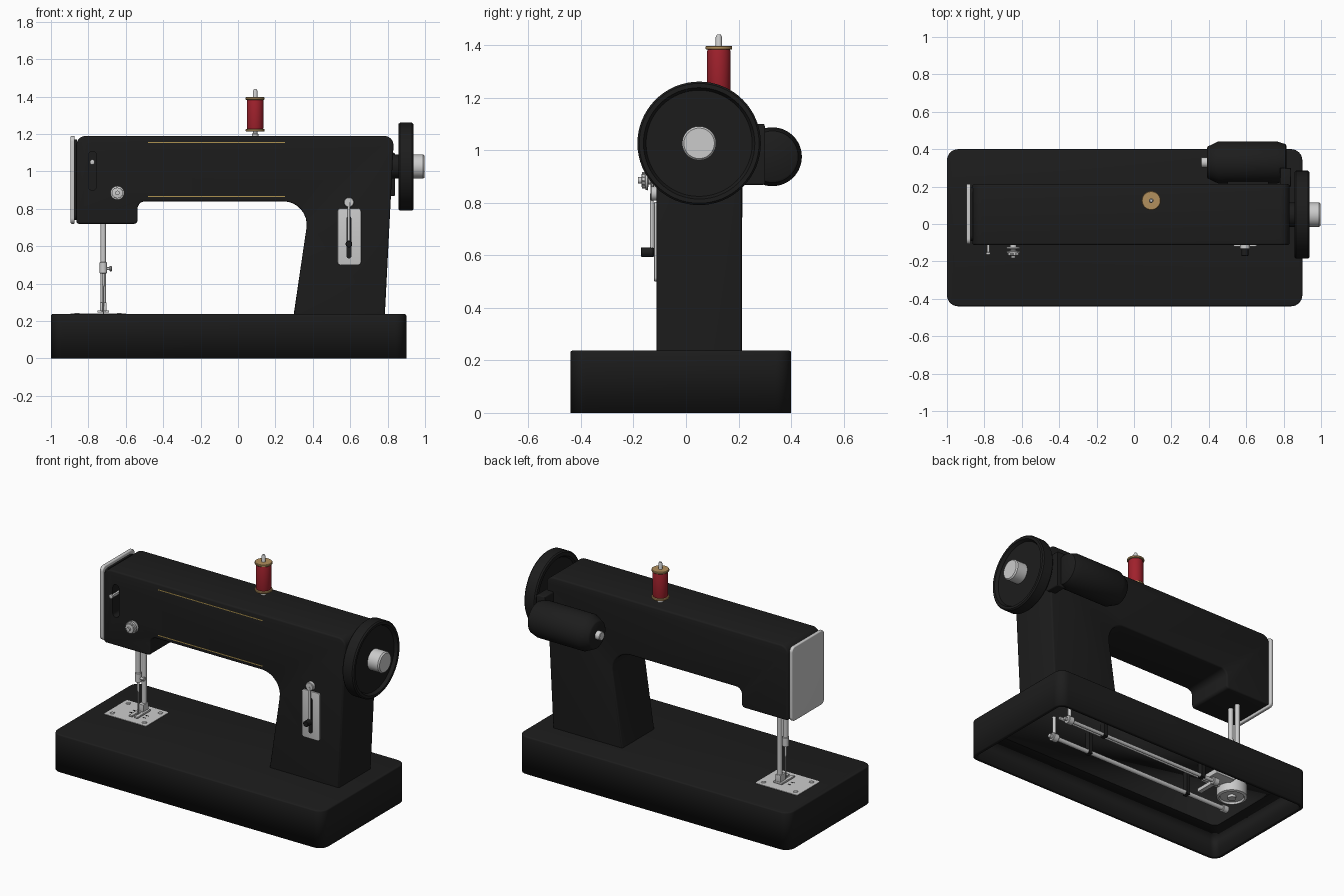
import bpy, bmesh
from math import sin, cos, tan, pi
from mathutils import Vector

if "Cube" in bpy.data.objects:
    bpy.data.objects.remove(bpy.data.objects["Cube"])


def material(name, rgb):
    m = bpy.data.materials.new(name)
    m.diffuse_color = (*rgb, 1)
    m.use_nodes = True
    m.node_tree.nodes["Principled BSDF"].inputs["Base Color"].default_value = m.diffuse_color
    return m


BLACK = material("black_enamel", (0.012, 0.012, 0.012))
GOLD = material("gold_trim", (0.42, 0.29, 0.08))
WOOD = material("spool_wood", (0.45, 0.28, 0.11))
RED = material("red_thread", (0.35, 0.015, 0.025))


def place(axis, u, v, w):
    return {"x": (w, u, v), "y": (u, w, v), "z": (u, v, w)}[axis]


def finish(name, bm, mat):
    bmesh.ops.recalc_face_normals(bm, faces=bm.faces)
    me = bpy.data.meshes.new(name)
    bm.to_mesh(me)
    bm.free()
    ob = bpy.data.objects.new(name, me)
    bpy.context.collection.objects.link(ob)
    if mat:
        me.materials.append(mat)
    return ob


def fillet(corners, n=8):
    """Round a polygon given as (u, v, radius) corners."""
    out = []
    for i, (u, v, r) in enumerate(corners):
        p = Vector((u, v))
        if r == 0:
            out.append(p)
            continue
        a = (Vector(corners[i - 1][:2]) - p).normalized()
        b = (Vector(corners[(i + 1) % len(corners)][:2]) - p).normalized()
        half = a.angle(b) / 2
        c = p + (a + b).normalized() * (r / sin(half))
        start, end = p + a * (r / tan(half)) - c, p + b * (r / tan(half)) - c
        turn = pi - 2 * half
        for k in range(n + 1):
            t = k / n
            out.append(c + (start * sin((1 - t) * turn) + end * sin(t * turn)) / sin(turn))
    return out


def prism(name, corners, axis, lo, hi, mat=None, bevel=0, open_low=False):
    bm = bmesh.new()
    pts = fillet(corners)
    low = bm.faces.new([bm.verts.new(place(axis, p.x, p.y, lo)) for p in pts])
    high = bm.faces.new([bm.verts.new(place(axis, p.x, p.y, hi)) for p in pts])
    lv, hv = list(low.verts), list(high.verts)
    for i in range(len(pts)):
        bm.faces.new((lv[i - 1], lv[i], hv[i], hv[i - 1]))
    edges = list(high.edges) + ([] if open_low else list(low.edges))
    if open_low:
        bmesh.ops.delete(bm, geom=[low], context="FACES_ONLY")
    if bevel:
        bmesh.ops.recalc_face_normals(bm, faces=bm.faces)
        bmesh.ops.bevel(bm, geom=edges, offset=bevel, segments=3, profile=0.5, affect="EDGES")
    return finish(name, bm, mat)


def rect(u0, u1, v0, v1, r=0):
    return [(u0, v0, r), (u1, v0, r), (u1, v1, r), (u0, v1, r)]


def box(name, x, y, z, mat=None, bevel=0):
    return prism(name, rect(*x, *y), "z", *z, mat, bevel)


def lathe(name, profile, axis, centre, mat=None, n=48):
    """Turn (radius, position along axis) points into a closed solid."""
    bm = bmesh.new()
    rings = [[bm.verts.new(place(axis, centre[0] + r * cos(2 * pi * k / n),
                                 centre[1] + r * sin(2 * pi * k / n), h))
              for k in range(n)] for r, h in profile]
    for a, b in zip(rings, rings[1:]):
        for k in range(n):
            bm.faces.new((a[k - 1], a[k], b[k], b[k - 1]))
    bm.faces.new(rings[0])
    bm.faces.new(rings[-1])
    return finish(name, bm, mat)


def rod(name, axis, centre, r, lo, hi, mat=None, n=24):
    e = min(0.003, r / 4)
    return lathe(name, [(r - e, lo), (r, lo + e), (r, hi - e), (r - e, hi)], axis, centre, mat, n)


# Hollow base
base = prism("base", rect(-1, 0.9, -0.44, 0.40, 0.06), "z", 0, 0.237, BLACK, 0.008, True)
shell = base.modifiers.new("shell", "SOLIDIFY")
shell.thickness, shell.offset = 0.025, -1

# Pillar, arm and head in one casting, with the take-up slot cut in
body = prism("body", [(0.297, 0.23, 0), (0.785, 0.23, 0), (0.834, 1.19, 0.05), (-0.864, 1.19, 0.05),
                      (-0.864, 0.72, 0.015), (-0.537, 0.72, 0.02), (-0.537, 0.84, 0.04),
                      (0.387, 0.84, 0.125)], "y", -0.112, 0.213, BLACK, 0.01)
cutter = prism("slot_cutter", rect(-0.80, -0.757, 0.90, 1.107, 0.02), "y", -0.2, -0.05, BLACK)
cut = body.modifiers.new("slot", "BOOLEAN")
cut.operation, cut.object = "DIFFERENCE", cutter
cutter.hide_render = True
cutter.hide_set(True)

# Face plate on the head end
prism("face_plate", rect(-0.108, 0.215, 0.72, 1.19, 0.03), "x", -0.895, -0.873, None, 0.006)
prism("face_plate_seat", rect(-0.09, 0.195, 0.74, 1.17, 0.03), "x", -0.875, -0.86, BLACK)

# Gold trim lines
for label, z in (("upper", 1.155), ("lower", 0.866)):
    box(label + "_trim_line", (-0.48, 0.25), (-0.1135, -0.111), (z - 0.003, z + 0.003), GOLD)

# Hand wheel with dished face, collar and clamp knob
W = (0.05, 1.026)
lathe("hand_wheel", [(0.05, 0.872), (0.195, 0.872), (0.205, 0.858), (0.228, 0.858), (0.235, 0.866),
                     (0.235, 0.930), (0.228, 0.938), (0.212, 0.938), (0.202, 0.918), (0.05, 0.918)],
      "x", W, BLACK, 64)
rod("wheel_collar", "x", W, 0.065, 0.81, 0.875, BLACK, 48)
lathe("wheel_knob", [(0.065, 0.915), (0.065, 0.99), (0.058, 0.998)], "x", W)

# Motor at the back
M = (0.329, 0.975)
lathe("motor", [(0.078, 0.39), (0.086, 0.395), (0.112, 0.45), (0.112, 0.765), (0.098, 0.81),
                (0.09, 0.815)], "x", M, BLACK)
rod("motor_cap", "x", M, 0.027, 0.358, 0.395)
box("motor_bracket", (0.78, 0.84), (0.20, 0.30), (0.868, 1.10), BLACK, 0.008)
box("motor_mount", (0.50, 0.72), (0.20, 0.26), (0.93, 1.02), BLACK)

# Thread spool on its pin
S = (0.092, 0.125)
lathe("spool_pin", [(0.018, 1.185), (0.018, 1.2), (0.012, 1.205), (0.012, 1.43), (0.007, 1.44)], "z", S, None, 24)
lathe("thread", [(0.042, 1.225), (0.045, 1.235), (0.045, 1.375), (0.042, 1.385)], "z", S, RED)
for label, z in (("lower", 1.213), ("upper", 1.383)):
    rod(label + "_spool_flange", "z", S, 0.051, z, z + 0.014, WOOD, 48)

# Thread tension dial
T = (-0.645, 0.885)
lathe("tension_dial", [(0.018, -0.105), (0.018, -0.122), (0.036, -0.124), (0.038, -0.132), (0.015, -0.136),
                       (0.015, -0.142), (0.038, -0.146), (0.036, -0.154), (0.028, -0.156), (0.028, -0.168),
                       (0.012, -0.17), (0.012, -0.182)], "y", T)
for k in range(12):
    a = 2 * pi * k / 12
    rod(f"dial_rib_{k}", "y", (T[0] + 0.027 * cos(a), T[1] + 0.027 * sin(a)), 0.004, -0.168, -0.154, None, 8)

# Take-up lever in the slot
box("take_up_lever", (-0.786, -0.772), (-0.16, -0.05), (1.04, 1.055))
lathe("take_up_eye", [(0.006, -0.165), (0.013, -0.163), (0.013, -0.153), (0.006, -0.15)], "y", (-0.779, 1.05), None, 20)

# Stitch length plate and lever
prism("stitch_plate", rect(0.533, 0.657, 0.50, 0.802, 0.015), "y", -0.121, -0.110, None, 0.002)
prism("stitch_slot", rect(0.58, 0.606, 0.535, 0.76, 0.012), "y", -0.1225, -0.12, BLACK)
rod("stitch_pivot", "y", (0.593, 0.835), 0.027, -0.135, -0.105)
rod("stitch_lever", "z", (0.593, -0.130), 0.007, 0.60, 0.835)
rod("stitch_handle", "y", (0.593, 0.612), 0.018, -0.172, -0.122, BLACK)

# Needle bar, clamp and needle
N = (-0.72, 0.03)
rod("needle_bar", "z", N, 0.015, 0.47, 0.75)
rod("needle_clamp", "z", N, 0.02, 0.455, 0.515)
rod("clamp_screw", "x", (N[1], 0.48), 0.008, -0.705, -0.685, None, 16)
rod("clamp_screw_head", "x", (N[1], 0.48), 0.014, -0.688, -0.675, None, 16)
lathe("needle", [(0.007, 0.46), (0.007, 0.40), (0.004, 0.38), (0.004, 0.25), (0.001, 0.235)], "z", N, None, 16)

# Presser bar and forked foot
rod("presser_bar", "z", (-0.72, 0.09), 0.015, 0.27, 0.75)
box("presser_ankle", (-0.738, -0.702), (0.055, 0.108), (0.255, 0.30), None, 0.003)
box("presser_foot_heel", (-0.75, -0.69), (0.045, 0.11), (0.245, 0.257), None, 0.002)
for label, x in (("left", -0.75), ("right", -0.712)):
    box(label + "_foot_toe", (x, x + 0.022), (-0.02, 0.05), (0.245, 0.256), None, 0.002)

# Needle plate and its screws
prism("needle_plate", rect(-0.895, -0.60, -0.065, 0.165, 0.01), "z", 0.22, 0.240)
for k, (x, y) in enumerate([(-0.86, -0.03), (-0.635, -0.03), (-0.86, 0.13), (-0.635, 0.13)]):
    rod(f"plate_screw_{k}", "z", (x, y), 0.014, 0.235, 0.244, None, 16)
for k in range(4):
    y = 0.02 + 0.016 * k
    box(f"feed_slot_{k}", (-0.685 - 0.1 * (k % 2), -0.665 - 0.1 * (k % 2)), (y, y + 0.005), (0.238, 0.2415), BLACK)

# Bobbin case under the needle plate
lathe("bobbin_case", [(0.075, 0.20), (0.09, 0.19), (0.09, 0.115), (0.075, 0.11), (0.07, 0.122),
                      (0.025, 0.122), (0.025, 0.105)], "z", (-0.72, 0.04))

# Drive shafts, cranks and supports inside the base
for label, y, z, end, r in (("front", -0.04, 0.075, -0.75, 0.014), ("back", 0.10, 0.13, -0.56, 0.011)):
    rod(label + "_shaft", "x", (y, z), r, end, 0.62)
    rod(label + "_shaft_hub", "x", (y, z), 0.026, 0.56, 0.60)
    rod(label + "_shaft_end", "x", (y, z), 0.023, end, end + 0.04)
    rod(label + "_connecting_rod", "z", (0.58, y), 0.011, z, 0.225)
    for k, x in enumerate((0.3, -0.45)):
        box(f"{label}_shaft_hanger_{k}", (x, x + 0.025), (y - 0.018, y + 0.018), (z - 0.015, 0.22), BLACK)
rod("feed_bar", "x", (0.03, 0.17), 0.011, -0.64, 0.60)
box("feed_carrier", (-0.66, -0.52), (0.0, 0.14), (0.165, 0.20), None, 0.004)
box("feed_crank", (-0.56, -0.53), (-0.05, 0.12), (0.12, 0.145), None, 0.003)

# Smooth the rounded surfaces, keep the hard edges
for ob in bpy.data.objects:
    ob.select_set(ob != cutter)
bpy.context.view_layer.objects.active = body
bpy.ops.object.shade_smooth_by_angle(angle=0.6)
